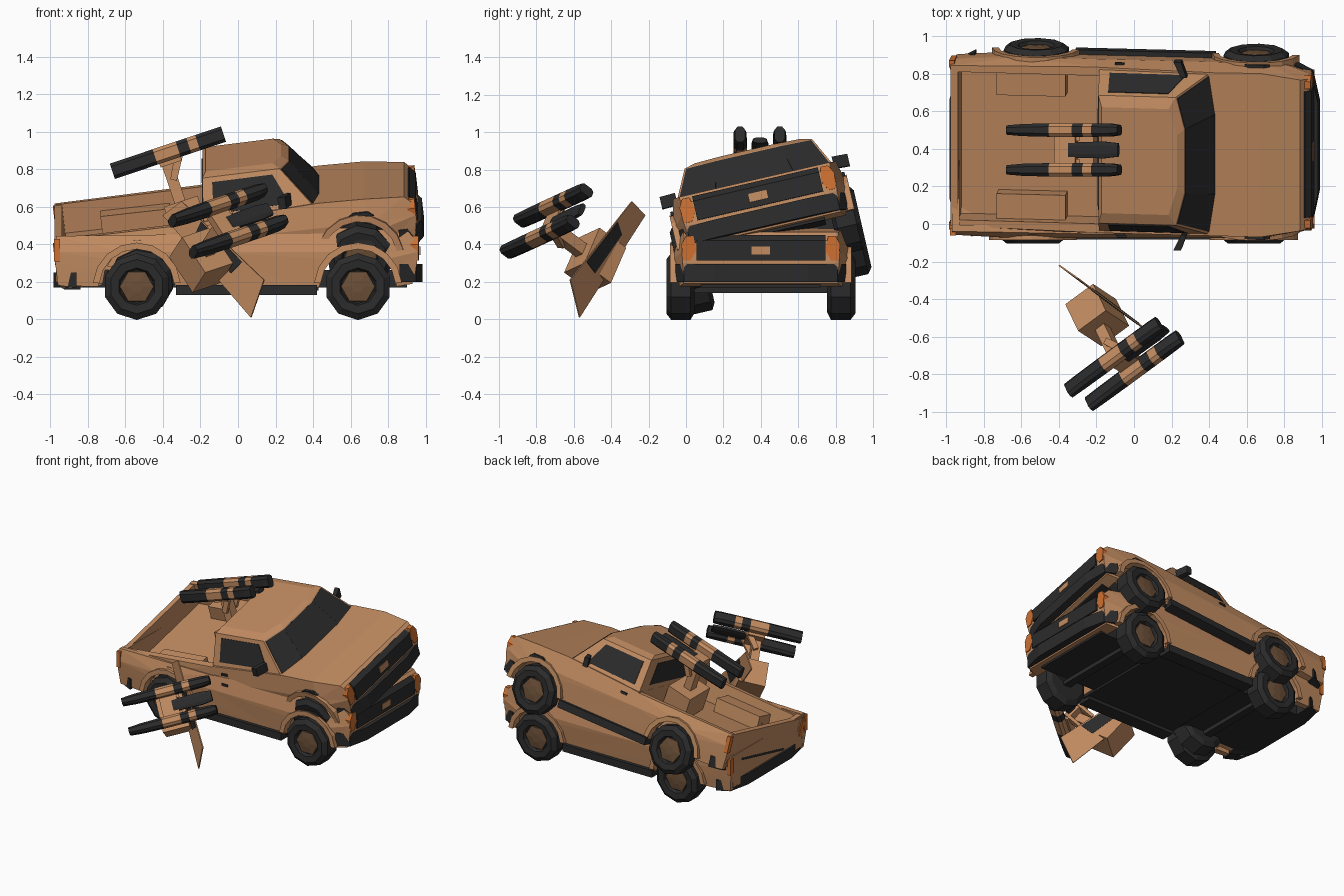
import bpy, bmesh, math
from mathutils import Matrix, Vector as V

if "Cube" in bpy.data.objects:
    bpy.data.objects.remove(bpy.data.objects["Cube"])


def material(name, r, g, b):
    m = bpy.data.materials.new(name)
    m.diffuse_color = (r, g, b, 1)
    m.use_nodes = True
    m.node_tree.nodes["Principled BSDF"].inputs["Base Color"].default_value = m.diffuse_color
    return m


PAINT = material("tan_paint", 0.54, 0.262, 0.12)
DARK = material("dark_trim", 0.024, 0.024, 0.025)
HUB = material("brown_hub", 0.15, 0.08, 0.04)
LAMP = material("orange_lamp", 0.62, 0.16, 0.03)


def finish(name, bm, M, mats, rule=None):
    bmesh.ops.recalc_face_normals(bm, faces=bm.faces)
    if rule:
        for f in bm.faces:
            f.material_index = rule(f.calc_center_median())
    me = bpy.data.meshes.new(name)
    bm.to_mesh(me)
    bm.free()
    ob = bpy.data.objects.new(name, me)
    for m in mats:
        me.materials.append(m)
    ob.matrix_world = M
    bpy.context.collection.objects.link(ob)


def loft(name, rings, M, mats, rule=None):
    bm = bmesh.new()
    vs = [[bm.verts.new(p) for p in r] for r in rings]
    n = len(vs[0])
    for a, b in zip(vs, vs[1:]):
        for i in range(n):
            bm.faces.new((a[i], a[(i + 1) % n], b[(i + 1) % n], b[i]))
    bm.faces.new(vs[0])
    bm.faces.new(vs[-1])
    finish(name, bm, M, mats, rule)


def box(name, x, y, z, M, mat):
    loft(name, [[(x[0], y[0], k), (x[1], y[0], k), (x[1], y[1], k), (x[0], y[1], k)] for k in z], M, [mat])


def prism(name, pts, ys, M, mat, width=None):
    """Side profile swept across y; outer side vertices follow the width rule."""
    bm = bmesh.new()
    a, b = [[bm.verts.new((x, y, z)) for x, z in pts] for y in ys]
    n = len(pts)
    bm.faces.new(a)
    bm.faces.new(b)
    for i in range(n):
        bm.faces.new((a[i], a[(i + 1) % n], b[(i + 1) % n], b[i]))
    if width:
        for h in (0.24, 0.36):
            bmesh.ops.bisect_plane(bm, geom=bm.verts[:] + bm.edges[:] + bm.faces[:],
                                   plane_co=(0, 0, h), plane_no=(0, 0, 1))
        for v in bm.verts:
            if abs(v.co.y) > 0.44:
                v.co.y = math.copysign(width(v.co.x, v.co.z), v.co.y)
        bmesh.ops.triangulate(bm, faces=bm.faces[:])
    finish(name, bm, M, [mat])


def panel(name, quad, u, w, M, mat):
    """Thin plate on a quad a,b,c,d: u limits along bottom and top, w limits upward."""
    a, b, c, d = [V(q) for q in quad]
    n = (b - a).cross(d - a).normalized() * 0.004

    def at(s, t):
        return a.lerp(b, s).lerp(d.lerp(c, s), t)
    r = [at(u[0], w[0]), at(u[1], w[0]), at(u[3], w[1]), at(u[2], w[1])]
    loft(name, [[p - n for p in r], [p + n for p in r]], M, [mat])


def arc(cx, r, a0, a1, n=8):
    return [(cx + r * math.cos(math.radians(a0 + (a1 - a0) * i / n)),
             0.175 + r * math.sin(math.radians(a0 + (a1 - a0) * i / n))) for i in range(n + 1)]


def body_width(x, z):
    w = 0.475 - max(0, 0.34 - z) * 0.12 - max(0, z - 0.36) * 0.22
    return w - max(0, x - 0.78) * 0.3 - max(0, -x - 0.9) * 0.25


def truck(tag, M, mirrors):
    # front body with hood and wheel arch
    prism("front_body" + tag, [(-0.17, 0.16), (0.40, 0.16)] + arc(0.64, 0.205, 180, 0) +
          [(0.93, 0.19), (0.955, 0.30), (0.955, 0.42), (0.91, 0.465), (0.70, 0.485),
           (0.45, 0.49), (-0.17, 0.46)], (-0.475, 0.475), M, PAINT, body_width)
    for s in (-1, 1):
        # bed side wall and wheel box
        prism("bed_side" + tag, [(-0.17, 0.16), (-0.17, 0.455), (-0.97, 0.445), (-0.975, 0.30), (-0.96, 0.18)] +
              arc(-0.54, 0.205, 180, 0), (s * 0.405, s * 0.475), M, PAINT, body_width)
        box("bed_wheel_box" + tag, (-0.73, -0.36), sorted((s * 0.27, s * 0.41)), (0.26, 0.385), M, PAINT)
        # rockers, lamps, vents and arch lips
        box("rocker" + tag, (-0.33, 0.42), sorted((s * 0.38, s * 0.482)), (0.13, 0.185), M, DARK)
        box("tail_lamp" + tag, (-0.98, -0.95), sorted((s * 0.425, s * 0.462)), (0.31, 0.43), M, LAMP)
        loft("head_lamp" + tag, [[(x, s * y, z) for y, z in ((0.345, 0.37), (0.375, 0.315), (0.415, 0.315),
             (0.425, 0.40), (0.40, 0.445), (0.36, 0.445))] for x in (0.92, 0.962)], M, [LAMP])
        box("door_handle" + tag, (-0.09, -0.04), sorted((s * 0.45, s * 0.472)), (0.408, 0.424), M, DARK)
        prism("side_vent" + tag, [(0.59, 0.395), (0.74, 0.395), (0.71, 0.42), (0.63, 0.42)],
              (s * 0.45, s * 0.478), M, DARK)
        for cx in (-0.54, 0.64):
            prism("arch_lip" + tag, arc(cx, 0.235, 175, 5) + arc(cx, 0.20, 5, 175),
                  (s * 0.42, s * 0.486), M, PAINT)
            # ten sided wheel with a raised hub
            prof = [(0.355, 0.09), (0.355, 0.14), (0.375, 0.178), (0.48, 0.178), (0.505, 0.145),
                    (0.50, 0.10), (0.475, 0.09)]
            rings = [[(cx + r * math.cos((k + .5) * math.pi / 5), s * y, 0.175 + r * math.sin((k + .5) * math.pi / 5))
                      for k in range(10)] for y, r in prof]
            loft("wheel" + tag, rings, M, [DARK])
            rings = [[(cx + r * math.cos(k * math.pi / 3), s * y, 0.175 + r * math.sin(k * math.pi / 3))
                      for k in range(6)] for y, r in ((0.46, 0.095), (0.485, 0.09), (0.492, 0.035))]
            loft("hub" + tag, rings, M, [HUB])
        if mirrors:
            loft("mirror" + tag, [[(0.28, s * 0.43, z), (0.31, s * 0.43, z), (0.28, s * 0.515, z),
                                   (0.24, s * 0.515, z)] for z in (0.495, 0.56)], M, [DARK])
    box("bed_floor" + tag, (-0.95, -0.16), (-0.42, 0.42), (0.265, 0.285), M, PAINT)
    box("tailgate" + tag, (-0.97, -0.93), (-0.42, 0.42), (0.20, 0.44), M, PAINT)
    # dark underside and axles
    box("underbody" + tag, (-0.93, 0.90), (-0.32, 0.32), (0.17, 0.265), M, DARK)
    box("underbody_center" + tag, (-0.33, 0.43), (-0.43, 0.43), (0.155, 0.20), M, DARK)
    for cx in (-0.54, 0.64):
        box("axle" + tag, (cx - 0.03, cx + 0.03), (-0.37, 0.37), (0.14, 0.20), M, DARK)
    # bumpers and grille
    out = [(0.86, -0.455), (0.95, -0.41), (0.985, -0.25), (0.985, 0.25), (0.95, 0.41), (0.86, 0.455)]
    loft("front_bumper" + tag, [[(x, y, z) for x, y in out] for z in (0.20, 0.295)], M, [DARK])
    loft("rear_bumper" + tag, [[(-x, y * 1.03, z) for x, y in out] for z in (0.17, 0.25)], M, [DARK])
    prism("grille" + tag, [(0.93, 0.315), (0.966, 0.315), (0.966, 0.42), (0.935, 0.45), (0.92, 0.44)],
          (-0.345, 0.345), M, DARK)
    box("grille_center" + tag, (0.96, 0.972), (-0.05, 0.05), (0.345, 0.39), M, PAINT)
    # cab with a bowed windshield

    def ring(x0, x1, bow, y, z0, z1):
        return [(x0, -y, z0), (x1, -y, z1), (x1 + bow, -y * .5, z1), (x1 + bow, y * .5, z1), (x1, y, z1), (x0, y, z0)]
    b = ring(-0.17, 0.43, 0.035, 0.445, 0.45, 0.47)
    t = ring(-0.15, 0.265, 0.045, 0.35, 0.675, 0.68)
    loft("cab" + tag, [b, t, ring(-0.13, 0.23, 0.045, 0.29, 0.695, 0.70)], M, [PAINT])
    side = (0.10, 0.82, 0.12, 0.86)
    for i, u in enumerate(((0.06, 1, 0.06, 1), (0, 1, 0, 1), (0, 0.94, 0, 0.94)), 1):
        panel("windshield" + tag, (b[i], b[i + 1], t[i + 1], t[i]), u, (0.03, 0.97), M, DARK)
    panel("right_window" + tag, (b[0], b[1], t[1], t[0]), side, (0.17, 0.88), M, DARK)
    panel("left_window" + tag, (b[5], b[4], t[4], t[5]), side, (0.17, 0.88), M, DARK)
    panel("rear_window" + tag, (b[0], b[5], t[5], t[0]), (0.12, 0.88, 0.14, 0.86), (0.2, 0.85), M, DARK)


def launcher(tag, M):
    # two long pods with dark ends and tan bands, and a short tube between
    def pod(name, y, z, xs, w, h, rule):
        rings = []
        for x, k in xs:
            rings.append([(x, y + w * k * p, z + h * q) for p, q in
                          ((-1, -.6), (-.5, -1), (.5, -1), (1, -.6), (1, .6), (.5, 1), (-.5, 1), (-1, .6))])
        loft(name + tag, rings, M, [DARK, PAINT], rule)
    for y in (-0.106, 0.106):
        pod("pod", y, -0.012, ((-0.31, 0.7), (-0.22, 0.9), (-0.07, 1), (0.06, 1), (0.12, 1), (0.17, 1),
                               (0.27, 0.95), (0.315, 0.75)), 0.036, 0.043,
            lambda c: int(-0.07 < c.x < 0.06 or 0.12 < c.x < 0.17))
    pod("middle_tube", 0, -0.04, ((0.02, 0.9), (0.22, 1), (0.30, 0.8)), 0.045, 0.015, lambda c: int(c.x < 0.03))
    # mount: cross beam, struts and pedestal box
    box("cross_beam" + tag, (-0.06, 0.06), (-0.09, 0.09), (-0.075, -0.03), M, PAINT)
    box("post" + tag, (-0.05, 0.01), (-0.035, 0.035), (-0.30, -0.04), M, PAINT)
    for y in (-0.06, 0.06):
        prism("strut" + tag, [(0.03, -0.04), (0.08, -0.04), (0.0, -0.17), (-0.03, -0.15)],
              (y - 0.012, y + 0.012), M, PAINT)
    box("pedestal" + tag, (-0.11, 0.08), (-0.12, 0.12), (-0.47, -0.28), M, PAINT)


rot = lambda deg, ax: Matrix.Rotation(math.radians(deg), 4, ax)
# level truck, and the tilted truck overlapping it
truck("_level", Matrix.Translation((0, 0.40, 0)), False)
truck("_tilted", rot(13, 'X') @ Matrix.Translation((0.035, 0.524, 0.08)) @ rot(-6.5, 'Y'), True)
launcher("_mounted", Matrix.Translation((-0.38, 0.395, 0.90)) @ rot(-18.5, 'Y'))
# loose launcher beside the truck
fx = V((0.53, 0.39, 0.18)).normalized()
fy = V((-0.45, 0.39, 0.81))
fy = (fy - fx * fy.dot(fx)).normalized()
loose = Matrix((fx, fy, fx.cross(fy))).transposed().to_4x4()
loose.translation = (-0.05, -0.757, 0.53)
launcher("_loose", loose)
# loose cab rear panel with window
quad = [(0.07, -0.57, 0.01), (-0.40, -0.22, 0.555), (-0.30, -0.29, 0.63), (0.14, -0.62, 0.21)]
panel("loose_panel", quad, (0, 1, 0, 1), (0, 1), Matrix(), PAINT)
n = (V(quad[1]) - V(quad[0])).cross(V(quad[3]) - V(quad[0])).normalized() * 0.003
for k in (-1, 1):
    panel("loose_panel_window", [V(q) + n * k for q in quad], (0.3, 0.72, 0.25, 0.75), (0.45, 0.95), Matrix(), DARK)
